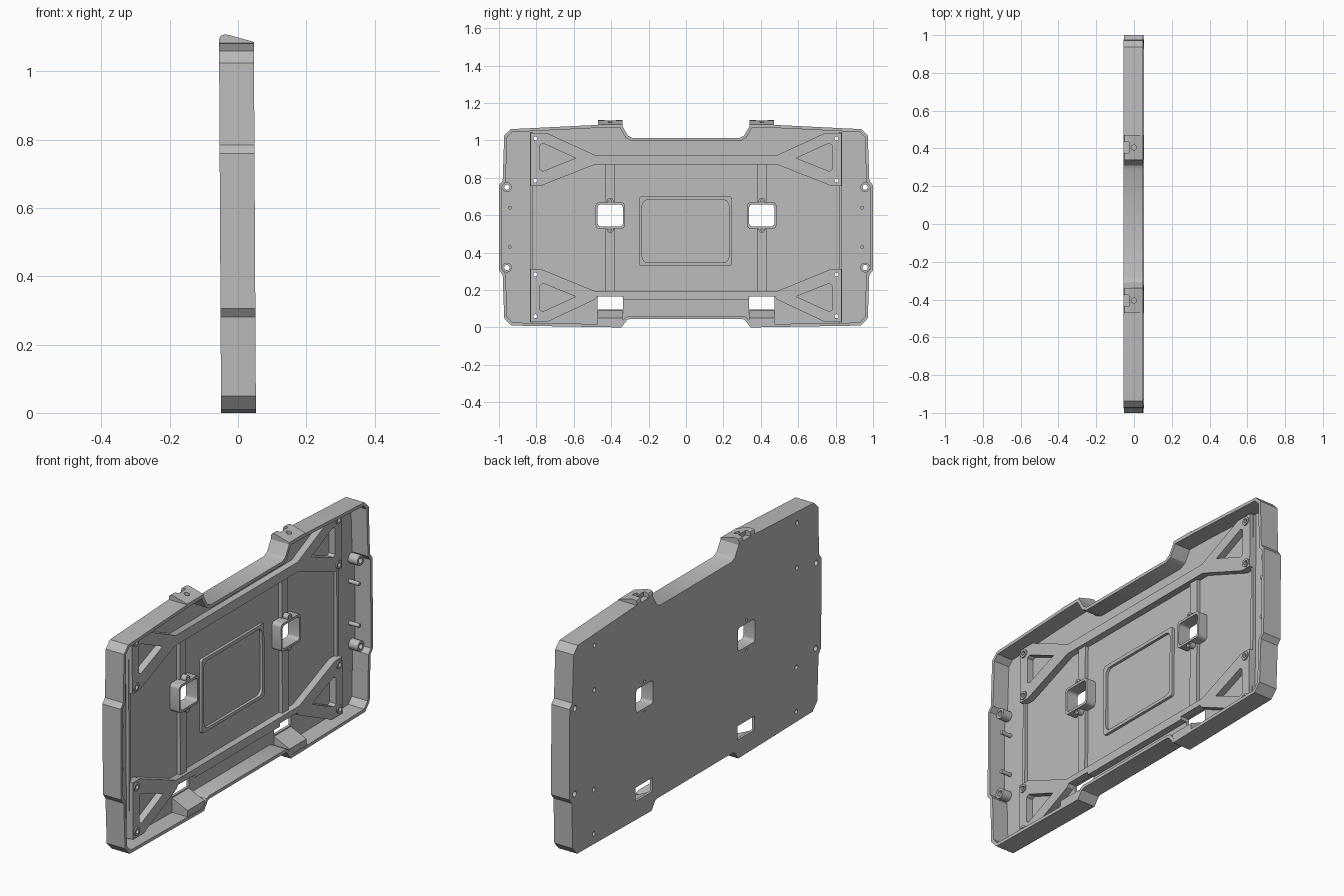
import bpy, bmesh, math
from mathutils import Vector

if "Cube" in bpy.data.objects:
    bpy.data.objects.remove(bpy.data.objects["Cube"])

grey = bpy.data.materials.new("cast grey")
grey.diffuse_color = (0.5, 0.5, 0.5, 1)
grey.use_nodes = True
grey.node_tree.nodes["Principled BSDF"].inputs["Base Color"].default_value = grey.diffuse_color

BACK, FLOOR, FRONT = -0.0525, -0.039, 0.0495


def circle(y, z, r, n=20):
    return [(y + r * math.cos(2 * math.pi * i / n), z + r * math.sin(2 * math.pi * i / n)) for i in range(n)]


def rrect(y0, y1, z0, z1, r, n=4):
    pts = []
    for k, (cy, cz) in enumerate([(y1 - r, z1 - r), (y0 + r, z1 - r), (y0 + r, z0 + r), (y1 - r, z0 + r)]):
        for i in range(n + 1):
            a = math.pi / 2 * (k + i / n)
            pts.append((cy + r * math.cos(a), cz + r * math.sin(a)))
    return pts


def mirrored(half):
    return half + [(-y, z) for y, z in reversed(half)]


def inset(pts, d):
    """Move every edge of a counter-clockwise polygon inwards by d."""
    out = []
    for i, p in enumerate(pts):
        a, b, c = Vector(pts[i - 1]), Vector(p), Vector(pts[(i + 1) % len(pts)])
        e, f = (b - a).normalized(), (c - b).normalized()
        n1, n2 = Vector((-e.y, e.x)), Vector((-f.y, f.x))
        q = b + (n1 + n2) * (d / (1 + n1.dot(n2)))
        out.append((q.x, q.y))
    return out


def prism(name, loops, lo, hi, axis="x"):
    """Extrude 2D loops (outline + holes) along x (loops in y,z) or y (loops in x,z)."""
    cu = bpy.data.curves.new(name, "CURVE")
    cu.dimensions = "2D"
    cu.fill_mode = "BOTH"
    cu.extrude = (hi - lo) / 2
    for pts in loops:
        sp = cu.splines.new("POLY")
        sp.points.add(len(pts) - 1)
        for p, (a, b) in zip(sp.points, pts):
            p.co = (a, b, 0, 1)
        sp.use_cyclic_u = True
    tmp = bpy.data.objects.new(name + "_curve", cu)
    bpy.context.collection.objects.link(tmp)
    dg = bpy.context.evaluated_depsgraph_get()
    me = bpy.data.meshes.new_from_object(tmp.evaluated_get(dg))
    bpy.data.objects.remove(tmp)
    mid = (lo + hi) / 2
    for v in me.vertices:
        a, b, c = v.co
        v.co = (c + mid, a, b) if axis == "x" else (a, c + mid, b)
    bm = bmesh.new()
    bm.from_mesh(me)
    bmesh.ops.remove_doubles(bm, verts=bm.verts, dist=1e-5)
    bmesh.ops.recalc_face_normals(bm, faces=bm.faces)
    bm.to_mesh(me)
    bm.free()
    me.materials.clear()
    me.materials.append(grey)
    ob = bpy.data.objects.new(name, me)
    bpy.context.collection.objects.link(ob)
    return ob


def cut(ob, cutter):
    mod = ob.modifiers.new("cut", "BOOLEAN")
    mod.object = cutter
    mod.operation = "DIFFERENCE"
    mod.solver = "EXACT"
    dg = bpy.context.evaluated_depsgraph_get()
    me = bpy.data.meshes.new_from_object(ob.evaluated_get(dg))
    ob.modifiers.clear()
    ob.data = me
    bpy.data.objects.remove(cutter)


# tray outline, right half from bottom to top
outline = mirrored([(0.30, 0.045), (0.315, 0.04), (0.345, 0.0), (0.935, 0.01), (0.972, 0.05),
                    (0.98, 0.28), (1.0, 0.305), (1.0, 0.76), (0.98, 0.785), (0.972, 1.025),
                    (0.938, 1.06), (0.49, 1.082), (0.345, 1.085), (0.31, 1.025), (0.285, 1.012)])
pads = [(0.805, z) for z in (0.06, 0.283, 0.785, 1.01)]
tabs = [(0.958, 0.32), (0.958, 0.75)]

# back plate with every through hole
holes = []
for s in (-1, 1):
    c = s * 0.405
    holes.append(rrect(c - 0.067, c + 0.067, 0.54, 0.657, 0.015))
    holes.append(rrect(c - 0.067, c + 0.067, 0.095, 0.165, 0.003))
    holes += [circle(s * y, z, 0.011) for y, z in pads]
    holes += [circle(s * y, z, 0.014) for y, z in tabs]
    holes += [circle(c, z, 0.007, 12) for z in (0.523, 0.675)]
prism("back_plate", [outline] + holes, BACK, FLOOR)

# rim wall around the tray
prism("rim_wall", [outline, inset(outline, 0.016)], FLOOR - 0.001, FRONT)

# upper and lower braces with triangular pockets
top = [(0.0, 0.87), (0.49, 0.87), (0.775, 0.757), (0.832, 0.757), (0.832, 1.04),
       (0.745, 1.04), (0.484, 0.92), (0.0, 0.92)]
low = [(0.0, 0.195), (0.49, 0.195), (0.775, 0.312), (0.832, 0.312), (0.832, 0.028),
       (0.745, 0.028), (0.485, 0.15), (0.475, 0.166), (0.338, 0.166), (0.337, 0.15), (0.0, 0.15)]
for name, half, tri, ids in (("upper_brace", top, [(0.59, 0.905), (0.765, 0.835), (0.78, 0.845), (0.78, 0.975), (0.765, 0.985)], (2, 3)),
                             ("lower_brace", low, [(0.59, 0.165), (0.765, 0.235), (0.78, 0.225), (0.78, 0.095), (0.765, 0.085)], (0, 1))):
    loops = [mirrored(half[1:-1])]
    for s in (-1, 1):
        loops.append([(s * y, z) for y, z in tri])
        loops += [circle(s * pads[i][0], pads[i][1], 0.011) for i in ids]
    prism(name, loops, FLOOR - 0.001, -0.004)

# central raised frame
prism("centre_frame", [rrect(-0.25, 0.245, 0.33, 0.70, 0.012), rrect(-0.234, 0.229, 0.346, 0.682, 0.03)],
      FLOOR - 0.001, FLOOR + 0.014)

for s, side in ((-1, "left"), (1, "right")):
    c = s * 0.405
    # vertical ribs above and below each window
    for part, z0, z1 in (("lower", 0.19, 0.525), ("upper", 0.672, 0.875)):
        prism(f"{part}_rib_{side}", [[(c - 0.025, z0), (c + 0.025, z0), (c + 0.025, z1), (c - 0.025, z1)]],
              FLOOR - 0.001, FLOOR + 0.018)
    # low end rib
    e = sorted((s * 0.818, s * 0.834))
    prism(f"end_rib_{side}", [rrect(e[0], e[1], 0.025, 1.045, 0.002, 1)], FLOOR - 0.001, FLOOR + 0.016)
    # window collar and its screw ears
    prism(f"window_collar_{side}", [rrect(c - 0.078, c + 0.078, 0.528, 0.669, 0.018),
                                    rrect(c - 0.067, c + 0.067, 0.54, 0.657, 0.015)], FLOOR - 0.001, 0.012)
    for k, z in enumerate((0.523, 0.675)):
        prism(f"window_ear_{side}_{k}", [circle(c, z, 0.017), circle(c, z, 0.007, 12)], FLOOR - 0.001, 0.006)
    # screw bosses on braces and side tabs, locating pegs
    for k, (y, z) in enumerate(pads):
        prism(f"brace_boss_{side}_{k}", [circle(s * y, z, 0.021), circle(s * y, z, 0.011)], FLOOR - 0.001, 0.002)
    for k, (y, z) in enumerate(tabs):
        prism(f"tab_boss_{side}_{k}", [circle(s * y, z, 0.026), circle(s * y, z, 0.014)], FLOOR - 0.001, 0.012)
    for k, z in enumerate((0.43, 0.64)):
        prism(f"locating_peg_{side}_{k}", [circle(s * 0.942, z, 0.010, 16)], FLOOR - 0.001, 0.018)
    # sloped sill under the lower opening
    prism(f"opening_sill_{side}", [[(BACK + 0.001, 0.095), (FRONT - 0.002, 0.05), (FRONT - 0.002, 0.012),
                                    (BACK + 0.001, 0.012)]], c - 0.067, c + 0.067, "y")
    # wedge hook on the top edge, with slot and pin hole
    hook = prism(f"top_hook_{side}", [[(BACK, 1.072), (FRONT, 1.072), (FRONT, 1.086), (-0.022, 1.106),
                                       (-0.036, 1.108), (-0.047, 1.104), (BACK, 1.094)]],
                 c - 0.065, c + 0.065, "y")
    cut(hook, prism("slot_cutter", [[(-0.1, 1.078), (-0.024, 1.078), (-0.024, 1.2), (-0.1, 1.2)]],
                    c - 0.03, c + 0.03, "y"))
    bpy.ops.mesh.primitive_cylinder_add(vertices=16, radius=0.013, depth=0.1, location=(0.002, c, 1.128))
    cut(hook, bpy.context.object)

# slight lean of the whole panel, then smooth the round parts
for ob in bpy.context.collection.objects:
    for v in ob.data.vertices:
        v.co.x -= 0.0055 * (v.co.z - 0.535)
    ob.select_set(True)
    bpy.context.view_layer.objects.active = ob
bpy.ops.object.shade_smooth_by_angle(angle=math.radians(30))
